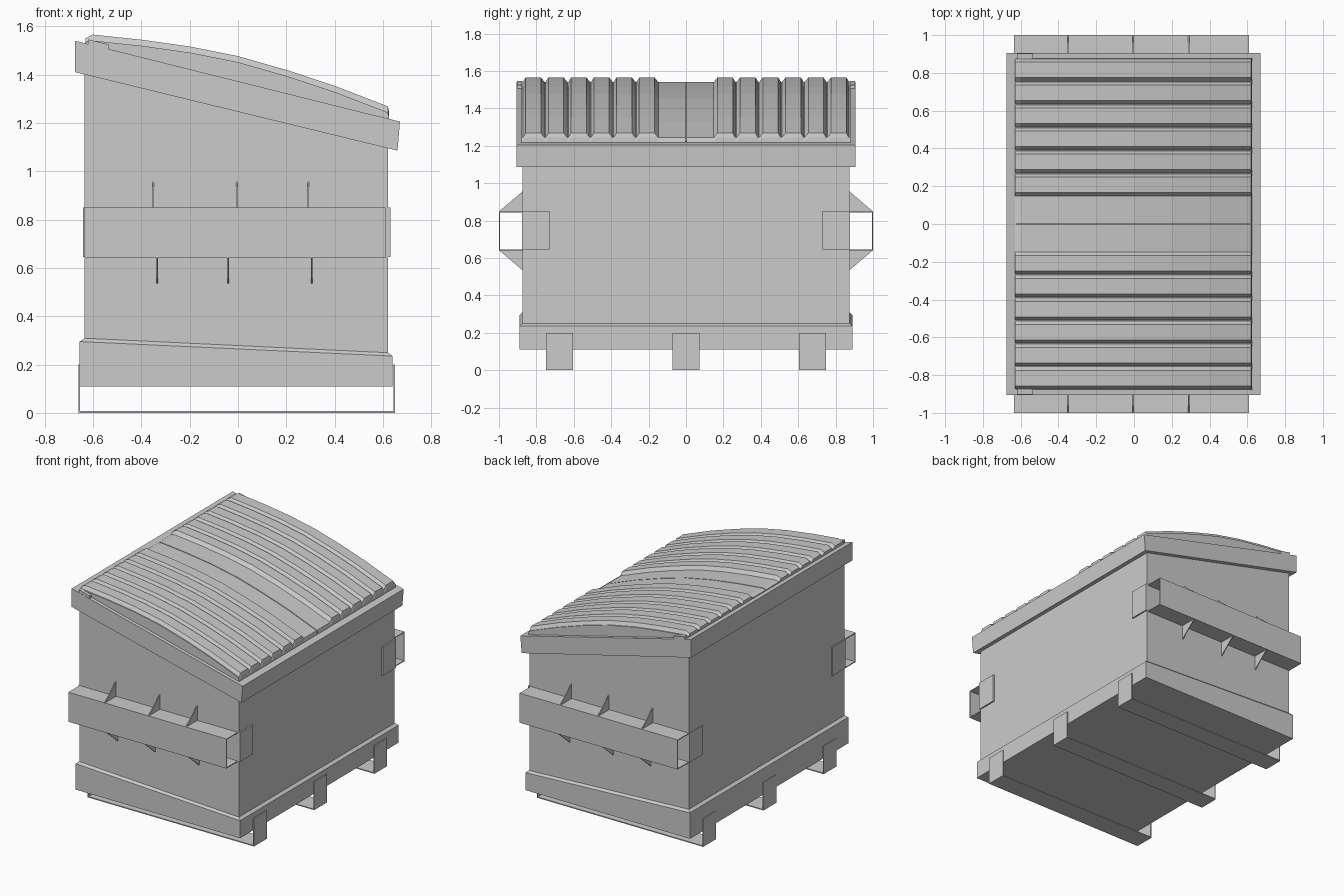
import bpy, bmesh

if "Cube" in bpy.data.objects:
    bpy.data.objects.remove(bpy.data.objects["Cube"])


def loft(name, loops):
    """Skin a list of equal-length closed loops and cap both ends."""
    bm = bmesh.new()
    rings = [[bm.verts.new(p) for p in loop] for loop in loops]
    n = len(rings[0])
    for a, b in zip(rings, rings[1:]):
        for i in range(n):
            j = (i + 1) % n
            bm.faces.new((a[i], a[j], b[j], b[i]))
    bm.faces.new(rings[0])
    bm.faces.new(rings[-1])
    bmesh.ops.recalc_face_normals(bm, faces=bm.faces)
    mesh = bpy.data.meshes.new(name)
    bm.to_mesh(mesh)
    bm.free()
    ob = bpy.data.objects.new(name, mesh)
    bpy.context.collection.objects.link(ob)
    return ob


def prism_y(name, pts, y0, y1):
    return loft(name, [[(x, y, z) for x, z in pts] for y in (y0, y1)])


def prism_x(name, pts, x0, x1):
    return loft(name, [[(x, y, z) for y, z in pts] for x in (x0, x1)])


def mirror_y(ob):
    m = ob.modifiers.new("mirror", 'MIRROR')
    m.use_axis = (False, True, False)
    return ob


def rim_z(x):
    """Height of the sloped rim's top surface."""
    return 1.54 - 0.249 * (x + 0.675)


# Main container with sloped top
prism_y("body", [(-0.635, 0.12), (0.62, 0.12), (0.62, 1.18), (-0.635, 1.49)], -0.875, 0.875)

# Sloped rim band
prism_y("top_rim", [(-0.675, 1.41), (0.66, 1.085), (0.67, 1.205), (-0.675, 1.54)], -0.905, 0.905)


# Base band with a chamfered, slightly sloped top
def ring(x0, x1, y, z0, z1):
    return [(x0, -y, z0), (x1, -y, z1), (x1, y, z1), (x0, y, z0)]


loft("base_band", [ring(-0.655, 0.64, 0.89, 0.11, 0.11),
                   ring(-0.655, 0.64, 0.89, 0.295, 0.235),
                   ring(-0.634, 0.619, 0.874, 0.31, 0.25)])

# Strap skids under the base
strap = [(-0.66, 0.2), (-0.66, 0), (0.65, 0), (0.65, 0.2),
         (0.643, 0.2), (0.643, 0.007), (-0.653, 0.007), (-0.653, 0.2)]
for i, y in enumerate((-0.677, 0, 0.677)):
    prism_y(f"skid_{i + 1}", strap, y - 0.072, y + 0.072)

# Fork pockets: open-ended channels on both long-axis ends
channel = [(0.87, 0.64), (1.0, 0.64), (1.0, 0.85), (0.87, 0.85),
           (0.87, 0.844), (0.994, 0.844), (0.994, 0.646), (0.87, 0.646)]
mirror_y(prism_x("fork_pocket", channel, -0.635, 0.61))

# Reinforcing plates beside the pocket openings
plate = [(0.73, 0.645), (0.876, 0.645), (0.876, 0.85), (0.73, 0.85)]
mirror_y(prism_x("pocket_plate_left", plate, -0.642, -0.63))
mirror_y(prism_x("pocket_plate_right", plate, 0.61, 0.63))

# Triangular gussets above and below the pockets
for label, xs, z0, z1 in (("upper", (-0.35, -0.005, 0.29), 0.85, 0.955),
                          ("lower", (-0.335, -0.04, 0.305), 0.64, 0.535)):
    for i, x in enumerate(xs):
        tri = [(0.87, z0), (0.998, z0), (0.875, z1), (0.87, z1)]
        mirror_y(prism_x(f"gusset_{label}_{i + 1}", tri, x - 0.003, x + 0.003))

# Ribbed, arched lid halves
ARCH = [(0.625, 1.245), (0.62, 1.268), (0.4, 1.353), (0.2, 1.419), (0, 1.476),
        (-0.2, 1.516), (-0.4, 1.544), (-0.6, 1.565), (-0.63, 1.55)]


def lid_loop(y, raised):
    drop = 0 if raised else 0.025
    top = [(x, y, max(z - drop, rim_z(x) + 0.006)) for x, z in ARCH]
    return [(-0.63, y, rim_z(-0.63) - 0.01), (0.625, y, rim_z(0.625) - 0.01)] + top


PITCH = 0.1215
stations = [(0.003, False)]
for i in range(6):
    y = 0.148 + i * PITCH
    stations += [(y, False), (y + 0.02, True), (y + 0.102, True), (y + 0.117, False)]
stations.append((0.88, False))
mirror_y(loft("lid", [lid_loop(y, r) for y, r in stations]))

# Small hinge tabs at the high corners
tab = [(-0.62, 1.545), (-0.535, 1.524), (-0.535, 1.50), (-0.62, 1.52)]
mirror_y(prism_y("hinge_tab", tab, 0.875, 0.903))
